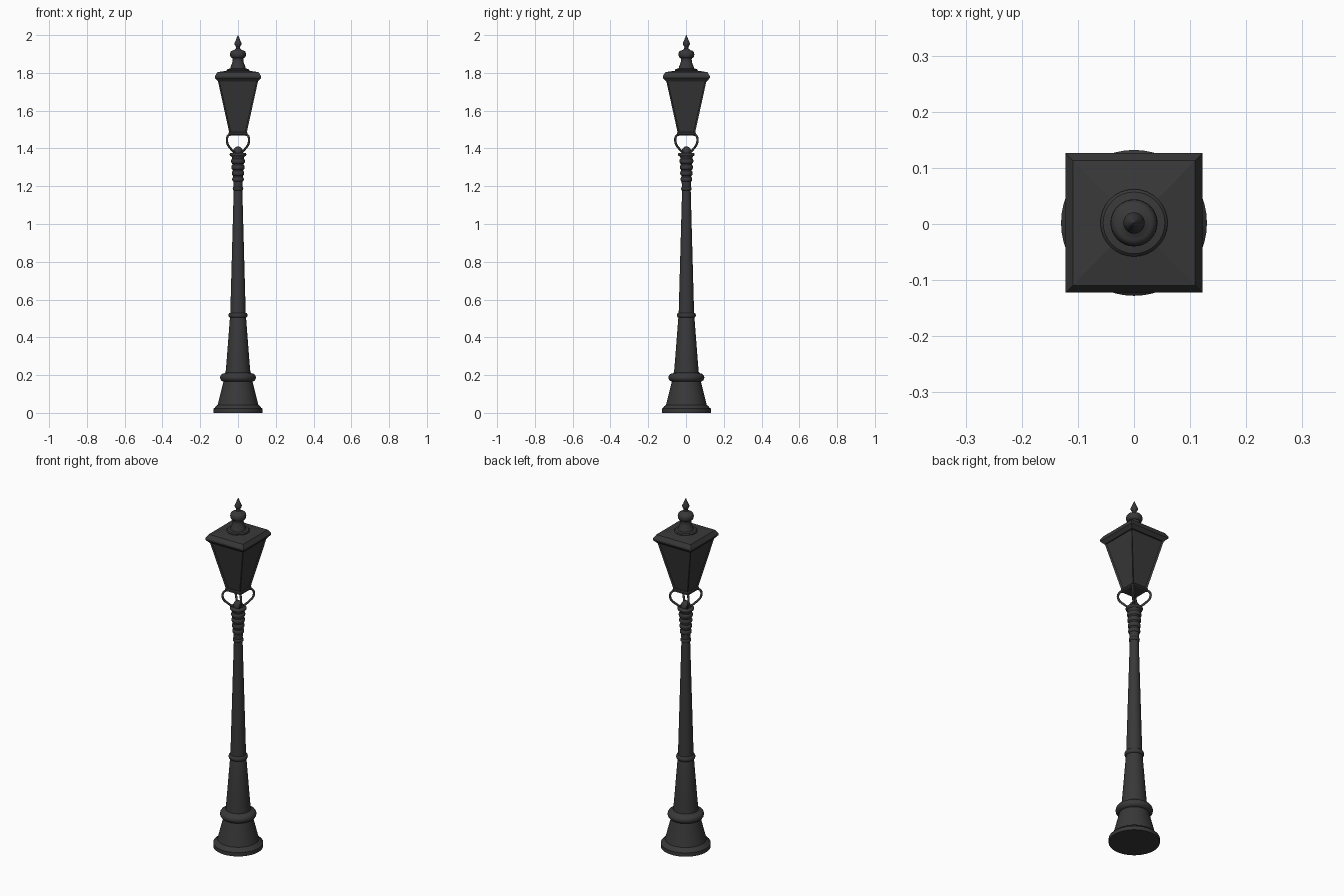
import bpy, bmesh, math
from mathutils import Vector

cube = bpy.data.objects.get("Cube")
if cube:
    bpy.data.objects.remove(cube)

iron = bpy.data.materials.new("dark iron")
iron.use_nodes = True
COLOUR = (0.04, 0.04, 0.04, 1)
iron.diffuse_color = COLOUR
iron.node_tree.nodes["Principled BSDF"].inputs["Base Color"].default_value = COLOUR
LAMP_Y = 0.002


def finish(name, bm, smooth=True):
    mesh = bpy.data.meshes.new(name)
    bmesh.ops.recalc_face_normals(bm, faces=bm.faces)
    bm.to_mesh(mesh)
    bm.free()
    ob = bpy.data.objects.new(name, mesh)
    bpy.context.collection.objects.link(ob)
    mesh.materials.append(iron)
    if smooth:
        bpy.ops.object.select_all(action='DESELECT')
        bpy.context.view_layer.objects.active = ob
        ob.select_set(True)
        bpy.ops.object.shade_smooth_by_angle(angle=math.radians(35))
    return ob


def lathe(profile, sides=48, stretch_y=1.0):
    """Closed solid from (half width, height) pairs; four sides make a square."""
    bm = bmesh.new()
    square = sides == 4
    grow = math.sqrt(2) if square else 1
    turn = math.pi / 4 if square else 0
    rings = []
    for r, z in profile:
        angles = [turn + math.tau * i / sides for i in range(sides)]
        rings.append([bm.verts.new((r * grow * math.cos(a),
                                    r * grow * math.sin(a) * stretch_y + LAMP_Y, z))
                      for a in angles])
    for low, high in zip(rings, rings[1:]):
        for i in range(sides):
            j = (i + 1) % sides
            bm.faces.new((low[i], low[j], high[j], high[i]))
    bm.faces.new(rings[0])
    bm.faces.new(rings[-1])
    return bm


def bead(z, r, core, half):
    """Rounded ring of a turned profile."""
    return [(core + (r - core) * math.sin(math.pi * k / 8),
             z - half * math.cos(math.pi * k / 8)) for k in range(9)]


# Flared foot and tapered lower column
finish("base", lathe([(0.130, 0), (0.130, 0.022), (0.122, 0.028), (0.117, 0.036),
                      (0.108, 0.042), (0.077, 0.165)]
                     + bead(0.187, 0.095, 0.073, 0.022) + [(0.066, 0.215)]))
finish("lower_column", lathe([(0.066, 0.21), (0.060, 0.28), (0.043, 0.50)]
                             + bead(0.517, 0.050, 0.042, 0.013)))
finish("upper_column", lathe([(0.041, 0.52), (0.023, 1.175)]
                             + bead(1.187, 0.028, 0.023, 0.009)))

# Ringed neck with a collar and dome
neck = [(0.023, 1.195), (0.025, 1.22)]
for k in range(4):
    neck += bead(1.237 + k * 0.032, 0.031 + k * 0.002, 0.025 + k * 0.002, 0.012)
neck += [(0.033, 1.355)] + bead(1.368, 0.044, 0.036, 0.009)
neck += [(0.027 * math.cos(a * math.pi / 16), 1.377 + 0.034 * math.sin(a * math.pi / 16))
         for a in range(8)]
finish("neck", lathe(neck))

# Four curled brackets on the diagonals
for n in range(4):
    angle = math.pi / 4 + n * math.pi / 2
    curve = bpy.data.curves.new("bracket", 'CURVE')
    curve.dimensions = '3D'
    curve.bevel_depth = 0.006
    curve.bevel_resolution = 2
    curve.use_fill_caps = True
    curve.resolution_u = 6
    spline = curve.splines.new('BEZIER')
    path = [(0.020, 1.375), (0.050, 1.395), (0.082, 1.435), (0.074, 1.468), (0.050, 1.474)]
    spline.bezier_points.add(len(path) - 1)
    for p, (r, z) in zip(spline.bezier_points, path):
        p.co = Vector((r * math.cos(angle), r * math.sin(angle) + LAMP_Y, z))
        p.handle_left_type = p.handle_right_type = 'AUTO'
    curve.materials.append(iron)
    bpy.context.collection.objects.link(bpy.data.objects.new(f"bracket_{n + 1}", curve))

# Tapered square lantern with recessed panes
bm = lathe([(0.045, 1.478), (0.108, 1.765)], 4)
bm.normal_update()
bmesh.ops.recalc_face_normals(bm, faces=bm.faces)
sides = [f for f in bm.faces if abs(f.normal.z) < 0.7]
bmesh.ops.inset_individual(bm, faces=sides, thickness=0.011, depth=-0.006)
finish("lantern_body", bm, False)
finish("lantern_floor", lathe([(0.043, 1.469), (0.050, 1.473), (0.050, 1.482), (0.046, 1.487)], 4), False)

# Square moulded eave and shallow roof
finish("roof", lathe([(0.106, 1.755), (0.112, 1.762), (0.122, 1.773), (0.122, 1.783),
                      (0.109, 1.804), (0.035, 1.815)], 4, 1.02), False)

# Turned finial with a spike
finial = [(0.060, 1.803), (0.060, 1.816), (0.055, 1.821), (0.041, 1.823), (0.038, 1.835),
          (0.030, 1.855), (0.028, 1.872)]
finial += bead(1.898, 0.042, 0.030, 0.020)
finial += [(0.022, 1.920), (0.012, 1.928), (0.011, 1.938), (0.018, 1.950), (0.019, 1.957),
           (0.012, 1.972), (0.006, 1.988), (0.001, 2.0)]
finish("finial", lathe(finial, 32))
